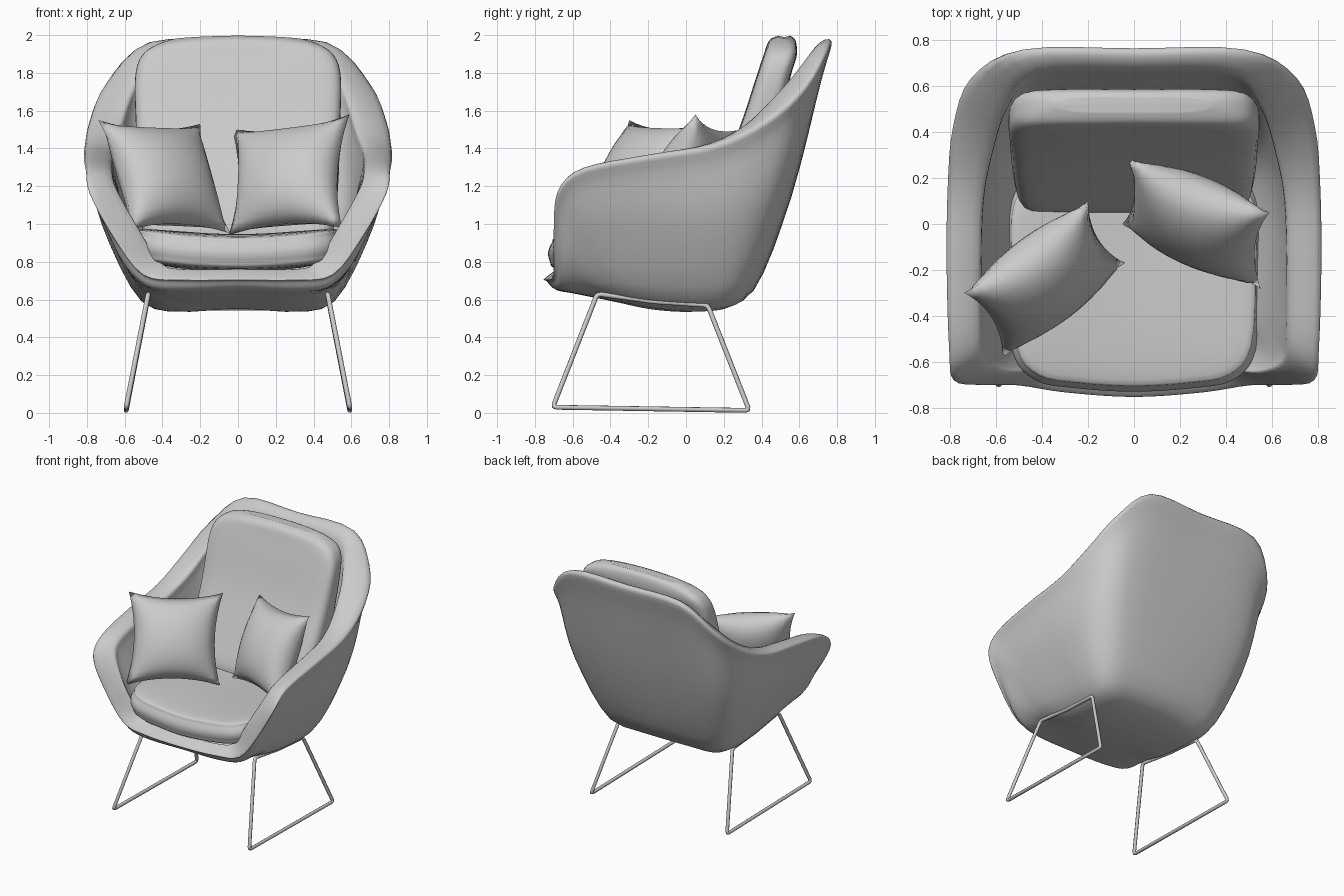
import bpy, bmesh, math
from mathutils import Vector as V

if "Cube" in bpy.data.objects:
    bpy.data.objects.remove(bpy.data.objects["Cube"])


def new_object(name, bm):
    bmesh.ops.remove_doubles(bm, verts=bm.verts, dist=0.0005)
    bmesh.ops.recalc_face_normals(bm, faces=bm.faces)
    me = bpy.data.meshes.new(name)
    bm.to_mesh(me)
    bm.free()
    for p in me.polygons:
        p.use_smooth = True
    ob = bpy.data.objects.new(name, me)
    bpy.context.collection.objects.link(ob)
    return ob


def spline(pts, n, closed):
    """Catmull-Rom resampling through the given points."""
    out, c = [], len(pts)
    get = (lambda i: pts[i % c]) if closed else (lambda i: pts[max(0, min(c - 1, i))])
    for i in range(c if closed else c - 1):
        a, b, d, e = (get(i + k) for k in (-1, 0, 1, 2))
        for k in range(n):
            t = k / n
            out.append(b + 0.5 * t * (d - a + t * (2 * a - 5 * b + 4 * d - e + t * (3 * (b - d) + e - a))))
    if not closed:
        out.append(pts[-1])
    return out


def mirror(half):
    """Half loop from front centre to back centre -> full loop."""
    h = [V(p) for p in half]
    return h + [V((-p.x, p.y, p.z)) for p in reversed(h[1:-1])]


def loft(name, loops, n=4):
    """Smooth skin through closed loops, with both ends capped."""
    rings = [spline(l, n, True) for l in loops]
    cols = [spline(list(c), n, False) for c in zip(*rings)]
    bm = bmesh.new()
    rows = [[bm.verts.new(p) for p in r] for r in zip(*cols)]
    m = len(cols)
    for a, b in zip(rows, rows[1:]):
        for i in range(m):
            j = (i + 1) % m
            bm.faces.new((a[i], a[j], b[j], b[i]))
    for r in (rows[0], rows[-1]):
        c = bm.verts.new(sum((v.co for v in r), V()) / m)
        for i in range(m):
            bm.faces.new((r[i], r[(i + 1) % m], c))
    return new_object(name, bm)


def toward(loop, k, dz=0.0, z=None):
    """Scale a loop horizontally towards the chair axis."""
    return [V((p.x * k, -0.08 + (p.y + 0.08) * k, p.z + dz if z is None else z)) for p in loop]


def between(a, b, t):
    return [p.lerp(q, t) for p, q in zip(a, b)]


# Tub shell: base, wall and rim loops, then back down the inside
base = mirror([(0, -.6, .635), (.25, -.58, .63), (.4, -.54, .635), (.47, -.48, .645), (.5, -.38, .635),
               (.51, -.25, .615), (.51, -.05, .595), (.51, .1, .59), (.5, .22, .6), (.44, .3, .62),
               (.3, .34, .64), (0, .36, .65)])
wall = mirror([(0, -.7, .66), (.3, -.68, .65), (.48, -.65, .67), (.6, -.62, .78), (.67, -.54, .92), (.69, -.4, .96),
               (.71, -.1, .98), (.72, .12, 1.0), (.70, .33, 1.05), (.63, .48, 1.13), (.46, .545, 1.15),
               (0, .56, 1.15)])
rim_out = mirror([(0, -.75, .71), (.3, -.73, .71), (.5, -.7, .74), (.66, -.7, .95), (.78, -.68, 1.17),
                  (.8, -.55, 1.29), (.81, -.2, 1.36), (.805, .15, 1.42), (.78, .42, 1.55), (.70, .635, 1.74),
                  (.48, .76, 1.95), (0, .765, 1.955)])
rim_in = mirror([(0, -.68, .76), (.3, -.66, .76), (.42, -.64, .8), (.55, -.65, 1.0), (.66, -.61, 1.2),
                 (.68, -.5, 1.29), (.68, -.2, 1.35), (.67, .1, 1.41), (.63, .32, 1.53), (.56, .53, 1.74),
                 (.42, .67, 1.92), (0, .68, 1.93)])
inner = toward(wall, .82, .04)
bottom = toward(base, .5)
for p in bottom:
    p.z = .535 + .4 * p.y ** 2
loft("tub_shell", [bottom, base, wall, between(wall, rim_out, .75), rim_out, rim_in,
                   between(rim_in, inner, .25), inner, toward(base, .8, z=.72)])

# Seat cushion: rounded outline stacked in rings, dished slightly in the middle
outline = mirror([(0, -.73, 0), (.25, -.715, 0), (.43, -.68, 0), (.53, -.55, 0), (.55, -.2, 0), (.54, .1, 0),
                  (.4, .2, 0), (0, .2, 0)])
seat = []
for k, z in ((.6, .75), (.93, .765), (.985, .80), (1, .85), (.97, .9), (.92, .93), (.6, .945), (.2, .945)):
    seat.append([p + V((0, 0, .05 * (p.x / .55) ** 2)) for p in toward(outline, k, z=z)])
loft("seat_cushion", seat)

# Back cushion: half width, front y, back y, z per section
back = []
for w, f, b, z in ((.42, .12, .28, .85), (.5, .05, .34, .95), (.53, .15, .42, 1.2), (.54, .28, .49, 1.5),
                   (.545, .37, .55, 1.77), (.51, .41, .585, 1.89), (.43, .44, .58, 1.95), (.33, .49, .55, 1.975)):
    back.append(mirror([(0, f, z), (.6 * w, f, z), (.94 * w, f + .015, z), (w, (f + b) / 2, z),
                        (.94 * w, b - .015, z), (.6 * w, b, z), (0, b, z)]))
for ring in back[-2:]:
    for p in ring:
        p.z += .022 * max(0, 1 - (p.x / .4) ** 2)
loft("back_cushion", back)


# Throw pillows: pinched square between four corners, puffed both ways
def pillow(name, tl, tr, br, bl, puff=.16, n=16):
    tl, tr, br, bl = map(V, (tl, tr, br, bl))
    normal = (tr - bl).cross(tl - br).normalized()
    bm = bmesh.new()
    for side in (1, -1):
        grid = []
        for i in range(n + 1):
            row = []
            for j in range(n + 1):
                s, t = 2 * i / n - 1, 2 * j / n - 1
                h = puff * ((1 - s * s) * (1 - t * t)) ** .6
                u = (1 + s * (1 - .14 * (1 - t * t) * s * s)) / 2
                v = (1 + t * (1 - .14 * (1 - s * s) * t * t)) / 2
                p = bl.lerp(br, u).lerp(tl.lerp(tr, u), v)
                row.append(bm.verts.new(p + normal * h * side))
            grid.append(row)
        for i in range(n):
            for j in range(n):
                bm.faces.new((grid[i][j], grid[i + 1][j], grid[i + 1][j + 1], grid[i][j + 1]))
    new_object(name, bm)


pillow("pillow_left", (-.74, -.3, 1.55), (-.2, .1, 1.53), (-.04, -.17, .95), (-.57, -.58, .97))
pillow("pillow_right", (-.03, .29, 1.5), (.59, .05, 1.58), (.55, -.28, .98), (-.05, 0, .94))


# Wire sled legs: closed rod loops with slightly rounded corners
def leg(name, side):
    corners = [V((side * x, y, z)) for x, y, z in
               ((.475, -.47, .63), (.48, -.18, .59), (.485, .115, .57), (.592, .335, .013), (.592, -.705, .03))]
    pts = []
    for i, c in enumerate(corners):
        a, b = corners[i - 1], corners[(i + 1) % 5]
        p, q = c + (a - c).normalized() * .02, c + (b - c).normalized() * .02
        pts += [p, (p + q + 2 * c) / 4, q]
    cu = bpy.data.curves.new(name, 'CURVE')
    cu.dimensions = '3D'
    cu.bevel_depth = .013
    cu.bevel_resolution = 2
    sp = cu.splines.new('POLY')
    sp.points.add(len(pts) - 1)
    for s, p in zip(sp.points, pts):
        s.co = (*p, 1)
    sp.use_cyclic_u = True
    bpy.context.collection.objects.link(bpy.data.objects.new(name, cu))


leg("leg_frame_right", 1)
leg("leg_frame_left", -1)
